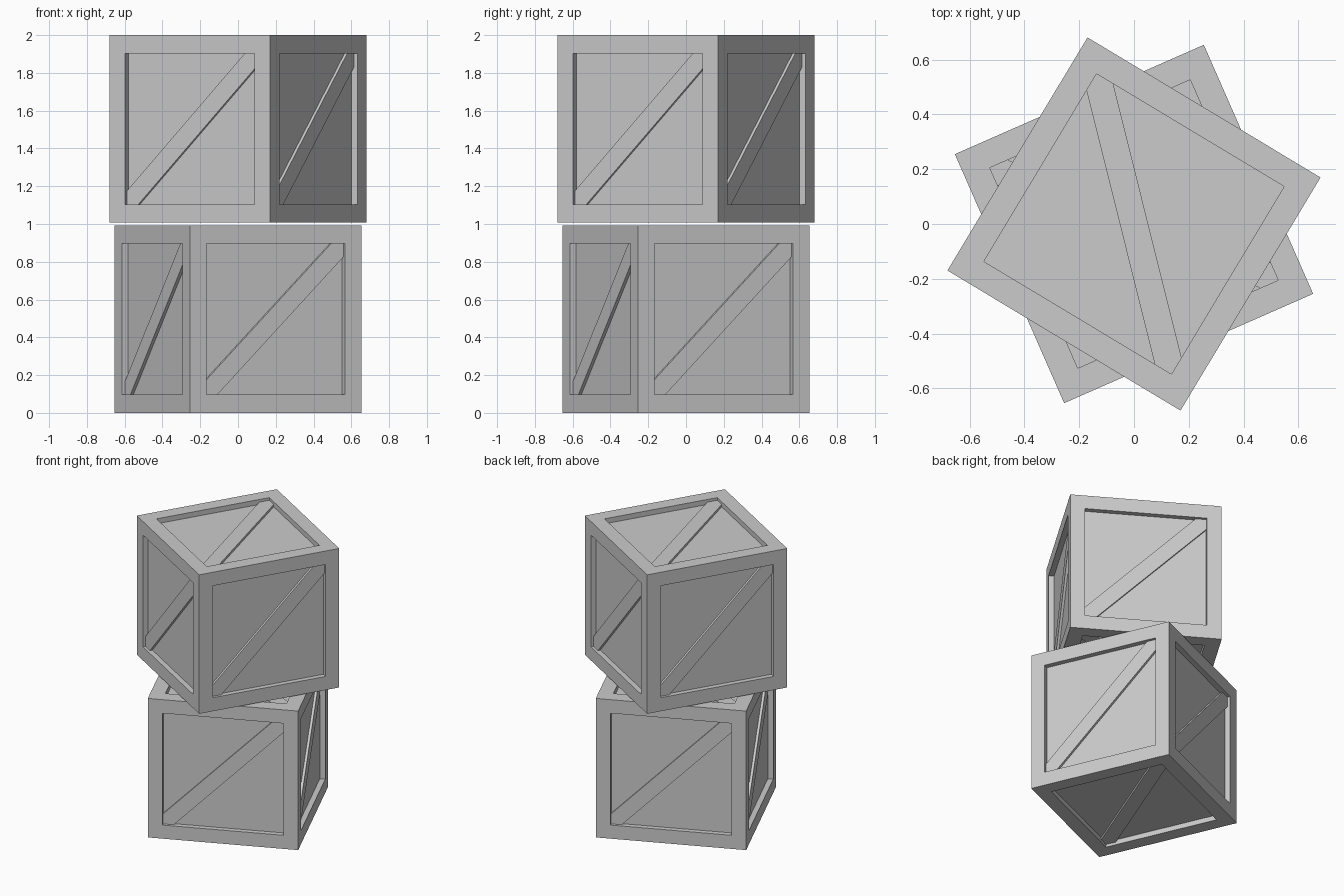
import bpy, bmesh
from math import radians
from mathutils import Vector, Matrix

if "Cube" in bpy.data.objects:
    bpy.data.objects.remove(bpy.data.objects["Cube"])

SIZE = 0.993      # crate edge length
BORDER = 0.097    # frame width
PANEL = 0.036     # panel recess depth
BRACE = 0.019     # brace recess depth
CUT = 0.071       # brace offset along each opening edge
X, Y, Z = Vector((1, 0, 0)), Vector((0, 1, 0)), Vector((0, 0, 1))
# (right, up) axes of the six faces; every brace runs lower left to upper right
FACES = [(X, Z), (Y, Z), (-X, Z), (-Y, Z), (Y, -X), (Y, X)]


def add_object(name, bm, matrix):
    mesh = bpy.data.meshes.new(name)
    bm.to_mesh(mesh)
    bm.free()
    obj = bpy.data.objects.new(name, mesh)
    obj.matrix_world = matrix
    bpy.context.collection.objects.link(obj)
    return obj


def crate_body():
    # Cube with a recessed panel on each face
    bm = bmesh.new()
    bmesh.ops.create_cube(bm, size=SIZE)
    bm.normal_update()
    panels = bm.faces[:]
    bmesh.ops.inset_individual(bm, faces=panels, thickness=BORDER, use_even_offset=True)
    sunk = bmesh.ops.extrude_discrete_faces(bm, faces=panels)["faces"]
    bm.normal_update()
    for f in sunk:
        bmesh.ops.translate(bm, verts=f.verts[:], vec=-f.normal * PANEL)
    bmesh.ops.recalc_face_normals(bm, faces=bm.faces[:])
    return bm


def crate_braces():
    # Diagonal plank across each panel, clipped by the frame corners
    bm = bmesh.new()
    h = SIZE / 2 - BORDER
    outline = [(-h, -h), (-h + CUT, -h), (h, h - CUT), (h, h), (h - CUT, h), (-h, -h + CUT)]
    for right, up in FACES:
        normal = right.cross(up)
        base = [bm.verts.new(right * a + up * b + normal * (SIZE / 2 - PANEL)) for a, b in outline]
        face = bm.faces.new(base)
        ext = bmesh.ops.extrude_face_region(bm, geom=[face])["geom"]
        top = [g for g in ext if isinstance(g, bmesh.types.BMVert)]
        bmesh.ops.translate(bm, verts=top, vec=normal * (PANEL - BRACE))
    bmesh.ops.recalc_face_normals(bm, faces=bm.faces[:])
    return bm


# Two stacked crates, each turned differently
for name, z, angle in [("lower_crate", SIZE / 2, 23.7), ("upper_crate", 2 - SIZE / 2, -31)]:
    place = Matrix.Translation((0, 0, z)) @ Matrix.Rotation(radians(angle), 4, "Z")
    add_object(name + "_frame", crate_body(), place)
    add_object(name + "_braces", crate_braces(), place)
